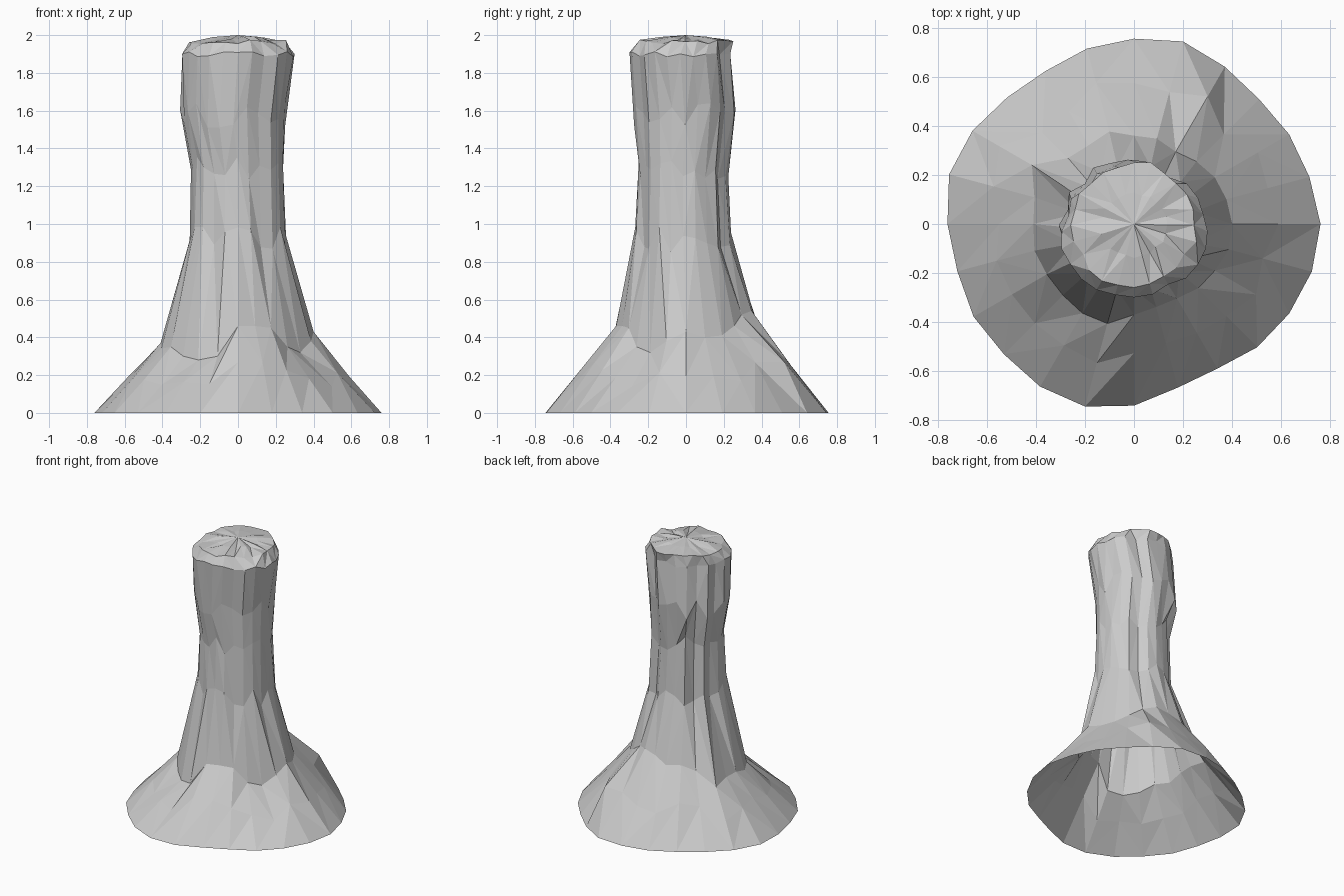
import bpy, bmesh, random
from math import sin, cos, radians

random.seed(4)
cube = bpy.data.objects.get("Cube")
if cube:
    bpy.data.objects.remove(cube, do_unlink=True)

# Single stone colour
stone = bpy.data.materials.new("grey stone")
stone.use_nodes = True
grey = (0.6, 0.6, 0.6, 1)
stone.diffuse_color = grey
stone.node_tree.nodes["Principled BSDF"].inputs["Base Color"].default_value = grey

COLUMNS = 24
STEP = 360 / COLUMNS

# Foot outline radii, and radius / height of the shoulder where skirt meets shaft
foot = [.76, .74, .73, .72, .74, .77, .755, .74, .72, .73, .76, .78,
        .76, .745, .755, .75, .765, .77, .74, .69, .68, .71, .73, .75]
shoulder = [.4, .39, .38, .36, .34, .36, .36, .39, .37, .38, .48, .42,
            .41, .42, .41, .41, .42, .42, .37, .35, .35, .37, .38, .4]
shoulder_z = [.43, .4, .41, .46, .52, .54, .52, .48, .48, .44, .35, .37,
              .37, .34, .35, .3, .28, .3, .46, .46, .45, .35, .32, .38]

# Shaft rings: height, x half-width, y half-width, x centre, y centre
shaft = [(.92, .26, .255, 0, -.015), (1.3, .247, .237, -.005, -.015),
         (1.58, .275, .265, -.025, -.005), (1.9, .3, .27, 0, -.03)]

# Vertical fissures on the shaft: column index -> radius factor
fissures = {4: .9, 9: .88, 11: .9, 20: .94}

bm = bmesh.new()


def direction(i):
    a = radians(i * STEP)
    return cos(a), sin(a)


def wobble(amount):
    return random.uniform(-amount, amount)


def ring(point):
    return [bm.verts.new(point(i, *direction(i))) for i in range(COLUMNS)]


def skirt_point(i, c, s):
    # Half-way ring of the skirt, with a raised rib at the back
    t = .5 + wobble(.1)
    r = foot[i] * (1 - t) + shoulder[i] * t + wobble(.012)
    z = shoulder_z[i] * t
    if i == 4:
        r, z = .60, .27
    return r * c, r * s, z


def shaft_ring(z, rx, ry, cx, cy):
    def point(i, c, s):
        f = fissures.get(i, 1) * (1 + wobble(.025))
        dz = wobble(.015 if z > 1.8 else .07)
        return cx + rx * f * c, cy + ry * f * s, z + dz
    return ring(point)


def cap_ring(r, z, rough):
    def point(i, c, s):
        f = r * (1 + wobble(.06))
        return f * c, f * s - .005, z + wobble(rough)
    return ring(point)


def bridge(low, high):
    # Triangulated band with irregular diagonals
    for i in range(COLUMNS):
        j = (i + 1) % COLUMNS
        a, b, c, d = low[i], low[j], high[j], high[i]
        if random.random() < .5:
            bm.faces.new((a, b, c))
            bm.faces.new((a, c, d))
        else:
            bm.faces.new((a, b, d))
            bm.faces.new((b, c, d))


# Flared skirt, open underneath
rings = [ring(lambda i, c, s: (foot[i] * c, foot[i] * s, 0)),
         ring(skirt_point),
         ring(lambda i, c, s: (shoulder[i] * c, shoulder[i] * s, shoulder_z[i]))]
# Waisted shaft
rings += [shaft_ring(*row) for row in shaft]
# Rough, chipped top
rings += [cap_ring(.25, 1.965, .012), cap_ring(.13, 1.98, .012)]
for low, high in zip(rings, rings[1:]):
    bridge(low, high)
peak = bm.verts.new((0, 0, 2))
for i in range(COLUMNS):
    bm.faces.new((rings[-1][i], rings[-1][(i + 1) % COLUMNS], peak))

bmesh.ops.recalc_face_normals(bm, faces=bm.faces)
mesh = bpy.data.meshes.new("rock_pillar")
bm.to_mesh(mesh)
bm.free()
mesh.materials.append(stone)
bpy.context.collection.objects.link(bpy.data.objects.new("rock_pillar", mesh))
